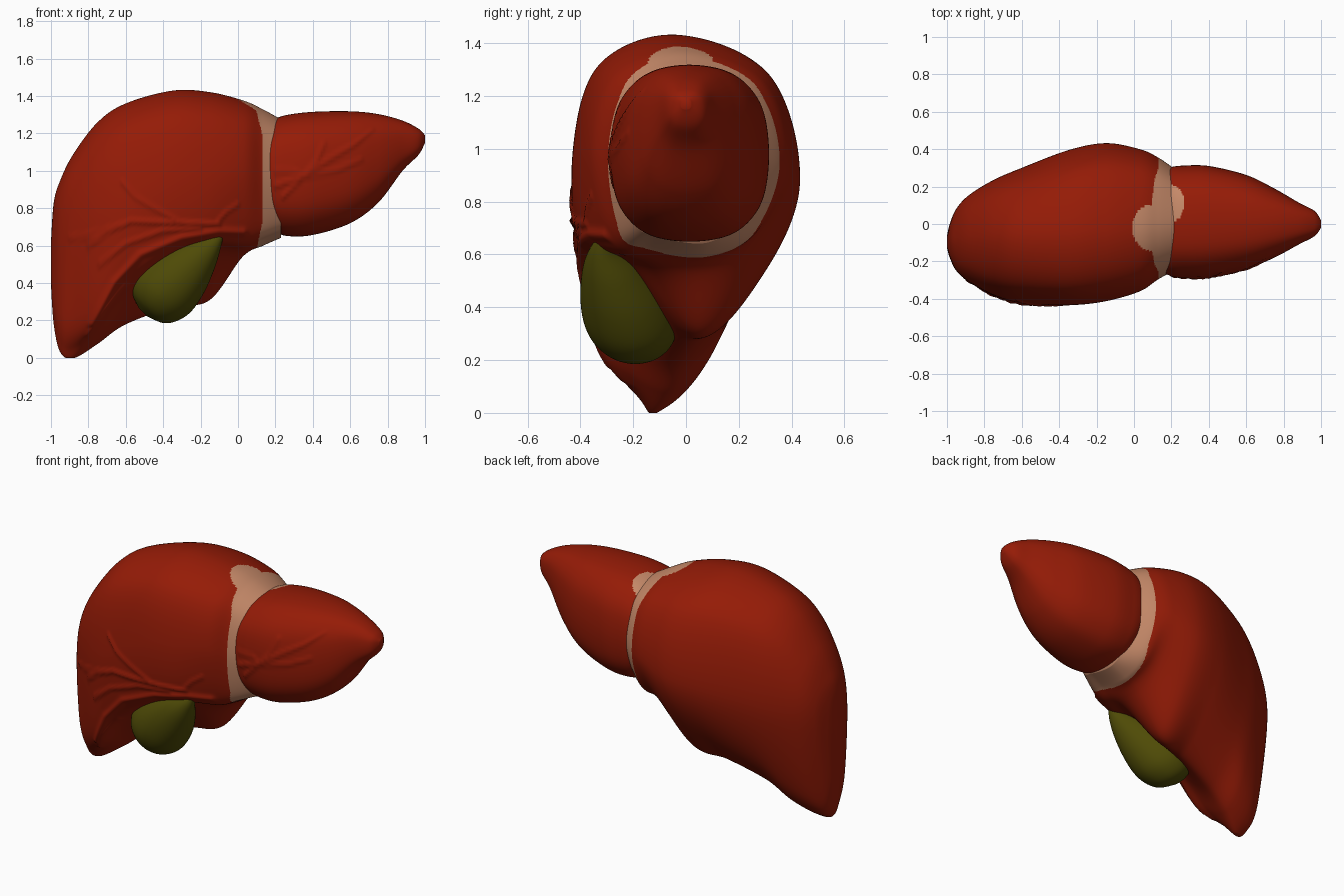
import bpy, math
from mathutils import Vector

if "Cube" in bpy.data.objects:
    bpy.data.objects.remove(bpy.data.objects["Cube"])


def material(name, rgb):
    m = bpy.data.materials.new(name)
    m.diffuse_color = (*rgb, 1)
    m.use_nodes = True
    m.node_tree.nodes["Principled BSDF"].inputs["Base Color"].default_value = m.diffuse_color
    return m


RED = material("liver red", (0.30, 0.011, 0.002))
TAN = material("ligament tan", (0.56, 0.25, 0.14))
OLIVE = material("bile olive", (0.078, 0.070, 0.002))


def spline(pts, per, closed=False):
    """Catmull-Rom samples through a row of vectors."""
    n = len(pts)
    out = []
    for i in range(n if closed else n - 1):
        if closed:
            a, b, c, d = (pts[(i + k) % n] for k in (-1, 0, 1, 2))
        else:
            a, b, c, d = (pts[min(max(i + k, 0), n - 1)] for k in (-1, 0, 1, 2))
        for s in range(per):
            t = s / per
            out.append(0.5 * (2 * b + (c - a) * t + (2 * a - 5 * b + 4 * c - d) * t * t
                              + (3 * b - a - 3 * c + d) * t ** 3))
    if not closed:
        out.append(pts[-1].copy())
    return out


def ridge_height(p, ridges):
    """Raised vein height at a point on the front, seen in x-z."""
    h = 0
    for path, width, height in ridges:
        for (x0, z0), (x1, z1) in zip(path, path[1:]):
            dx, dz = x1 - x0, z1 - z0
            t = ((p.x - x0) * dx + (p.z - z0) * dz) / (dx * dx + dz * dz)
            t = min(max(t, 0), 1)
            d2 = (p.x - x0 - t * dx) ** 2 + (p.z - z0 - t * dz) ** 2
            if d2 < 9 * width * width:
                h = max(h, height * math.exp(-d2 / (width * width)))
    return h


def loft(name, rings, along, around, mats, ridges=(), rule=None):
    """Smooth closed skin through rings of control points."""
    columns = [spline(list(col), along) for col in zip(*rings)]
    rows = [spline(list(row), around, True) for row in zip(*columns)]
    n = len(rows[0])
    verts = [p for row in rows for p in row]
    for p in verts:
        if ridges and p.y < -0.12:
            p.y -= ridge_height(p, ridges) * min(1, (-0.12 - p.y) / 0.12)
        p.z = max(p.z, 0)
    faces = [(r * n + k, r * n + (k + 1) % n, (r + 1) * n + (k + 1) % n, (r + 1) * n + k)
             for r in range(len(rows) - 1) for k in range(n)]
    faces.append(tuple(reversed(range(n))))
    faces.append(tuple(range(len(verts) - n, len(verts))))
    me = bpy.data.meshes.new(name)
    me.from_pydata(verts, [], faces)
    for m in mats:
        me.materials.append(m)
    for f in me.polygons:
        f.use_smooth = True
        if rule and rule(f.center):
            f.material_index = 1
    # make the faces point outwards
    mid = sum(verts, Vector()) / len(verts)
    if sum((f.center - mid).dot(f.normal) * f.area for f in me.polygons) < 0:
        me.flip_normals()
    ob = bpy.data.objects.new(name, me)
    bpy.context.collection.objects.link(ob)
    return ob


# Right lobe: x, then (y, z) of top, front, front margin, hollow, bottom, low back, back
right_stations = [
    (-.985, -.09, .83, -.18, .60, -.17, .32, -.13, .22, -.10, .18, -.04, .28, .00, .58),
    (-.95, -.09, .95, -.25, .65, -.22, .24, -.16, .07, -.11, .035, -.01, .16, .08, .65),
    (-.88, -.08, 1.09, -.31, .72, -.26, .22, -.17, .045, -.10, .006, .05, .18, .155, .70),
    (-.75, -.07, 1.26, -.38, .78, -.335, .28, -.21, .14, -.04, .08, .12, .27, .235, .75),
    (-.60, -.06, 1.36, -.42, .85, -.385, .48, -.25, .33, -.02, .18, .19, .40, .30, .80),
    (-.35, -.04, 1.428, -.43, .98, -.395, .62, -.22, .50, .02, .27, .27, .50, .395, .85),
    (-.15, -.03, 1.42, -.41, 1.0, -.37, .66, -.20, .56, .06, .31, .30, .55, .432, .88),
    (.03, -.02, 1.375, -.36, 1.0, -.30, .67, -.15, .58, .08, .55, .27, .67, .40, .93),
    (.13, -.01, 1.33, -.295, .98, -.25, .69, -.13, .63, .08, .60, .26, .69, .355, .95),
    (.23, 0, 1.275, -.24, .97, -.20, .73, -.11, .67, .08, .645, .20, .74, .285, .96),
]


def right_ring(s):
    x = s[0]
    T, F, M, V, B, K, H = [(s[i], s[i + 1]) for i in range(1, 15, 2)]

    def shoulder(side):
        return (T[0] + (side[0] - T[0]) * .75, side[1] + (T[1] - side[1]) * .74)
    return [Vector((x, y, z)) for y, z in (T, shoulder(F), F, M, V, B, K, H, shoulder(H))]


right_rings = [right_ring(s) for s in right_stations]
first = right_rings[0]
mid = sum(first, Vector()) / len(first)
end = [mid + (p - mid) * 0.35 for p in first]
for p in end:
    p.x = -1.0
right_rings.insert(0, end)

right_veins = [
    ([(-.78, .18), (-.66, .40), (-.52, .55), (-.3, .64), (-.1, .675), (.03, .67)], .02, .016),
    ([(-.80, .60), (-.70, .68), (-.57, .73), (-.45, .725), (-.3, .72), (-.1, .715)], .011, .014),
    ([(-.62, .94), (-.55, .86), (-.45, .80), (-.3, .72)], .010, .010),
    ([(-.9, .64), (-.78, .66), (-.70, .68)], .010, .009),
    ([(-.74, .5), (-.6, .61), (-.4, .68), (-.2, .69)], .012, .010),
    ([(-.12, .715), (-.06, .78), (.0, .82)], .010, .008),
    ([(-.80, .12), (-.72, .25), (-.6, .38)], .016, .010),
]


def ligament(c):
    edge = .128
    if c.z > 1.2:
        edge -= .25 * (c.z - 1.2)
    if c.z < .72:
        edge -= .2 * (.72 - c.z)
    patch = ((c.x - .1) / .11) ** 2 + ((c.y + .02) / .125) ** 2 < 1 and c.z > 1.2
    return c.x > edge or patch


loft("right_lobe", right_rings, 24, 24, [RED, TAN], right_veins, ligament)

# Left lobe: x, front y, back y, bottom z, top z
left_stations = [
    (.13, -.19, .23, .81, 1.16), (.148, -.255, .29, .74, 1.225), (.19, -.274, .303, .683, 1.272),
    (.26, -.284, .312, .652, 1.298), (.40, -.282, .31, .657, 1.315), (.60, -.24, .262, .72, 1.318),
    (.75, -.18, .19, .83, 1.303), (.88, -.11, .115, 1.0, 1.268), (.965, -.065, .07, 1.085, 1.225),
    (1.0, -.02, .02, 1.15, 1.19),
]


def oval(x, y0, y1, z0, z1, power=2.5, count=16):
    ring = []
    for k in range(count):
        a = math.tau * k / count
        c, s = math.cos(a), math.sin(a)
        ring.append(Vector((x, (y0 + y1) / 2 + (y1 - y0) / 2 * math.copysign(abs(c) ** (2 / power), c),
                            (z0 + z1) / 2 + (z1 - z0) / 2 * math.copysign(abs(s) ** (2 / power), s))))
    return ring


left_veins = [
    ([(.2, .92), (.35, .97), (.5, 1.07), (.62, 1.14), (.72, 1.22)], .011, .011),
    ([(.24, .86), (.35, .97), (.42, 1.05), (.46, 1.15)], .010, .009),
    ([(.36, .97), (.52, 1.0), (.66, 1.06)], .010, .008),
    ([(.2, 1.0), (.3, 1.0), (.36, .97)], .010, .008),
]
loft("left_lobe", [oval(*s) for s in left_stations], 16, 9, [RED, TAN], left_veins,
     lambda c: c.z > 1.2 and ((c.x - .19) / .08) ** 2 + ((c.y - .11) / .1) ** 2 < 1)

# Gallbladder: pear along a slanted path of x, y, z, radius
path = [(-.085, -.32, .665, .012), (-.13, -.315, .615, .05), (-.20, -.285, .55, .105),
        (-.29, -.245, .46, .155), (-.375, -.215, .375, .178), (-.44, -.20, .315, .165),
        (-.485, -.19, .27, .118), (-.51, -.185, .245, .03)]
axis = Vector((-.7, 0, -.7)).normalized()
side = Vector((0, 1, 0))
up = axis.cross(side)
pear = [[Vector(p[:3]) + (side * math.cos(a) + up * math.sin(a)) * p[3]
         for a in [math.tau * k / 12 for k in range(12)]] for p in path]
loft("gallbladder", pear, 8, 5, [OLIVE])
